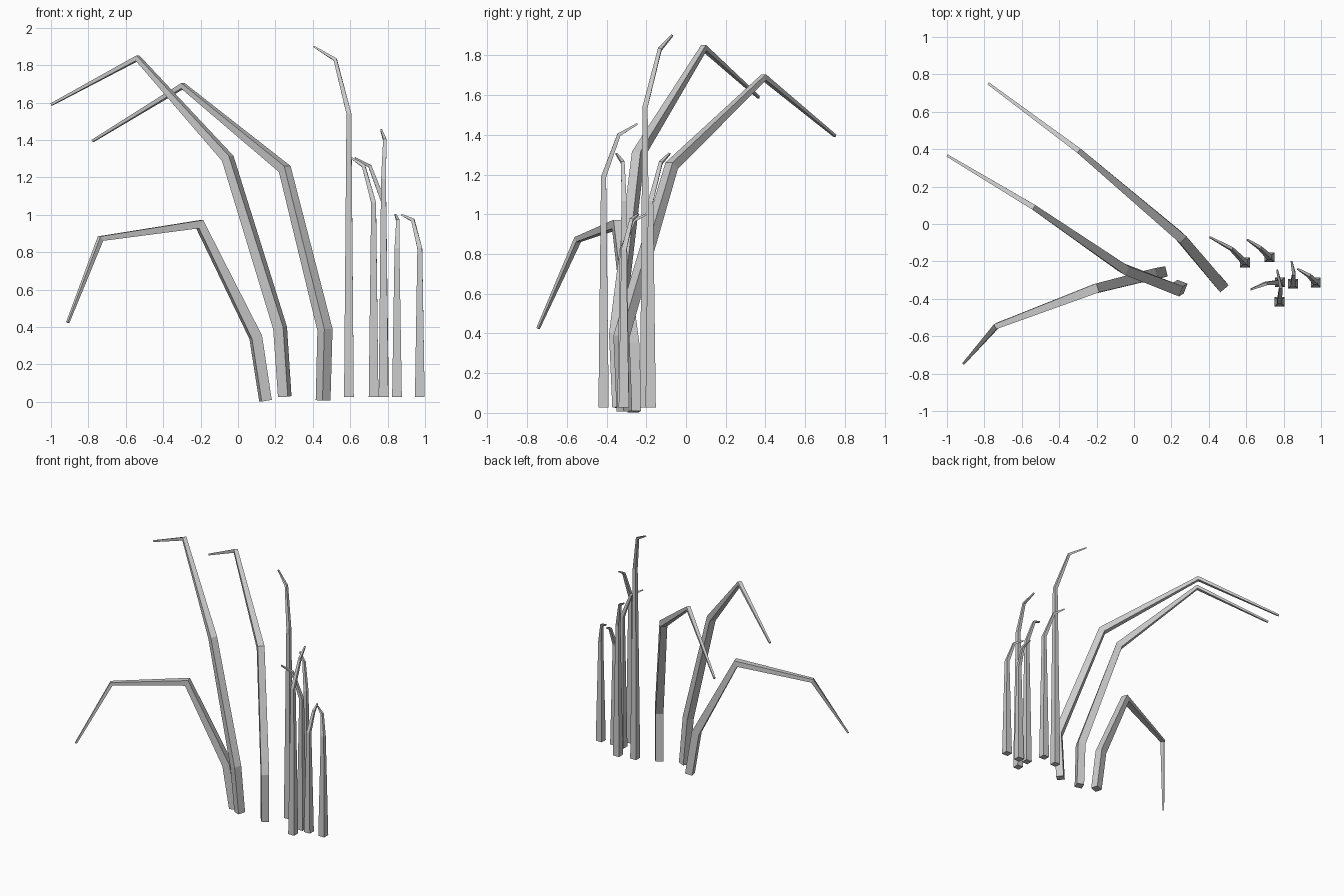
import bpy, bmesh
from mathutils import Vector

if "Cube" in bpy.data.objects:
    bpy.data.objects.remove(bpy.data.objects["Cube"])


def tapered_stalk(name, points, widths, side=None):
    """Square tube along a bent path; side is a fixed width axis or None to follow the plan direction."""
    pts = [Vector(p) for p in points]
    n = len(pts)
    bm = bmesh.new()
    rings = []
    for i, p in enumerate(pts):
        a = (p - pts[i - 1]).normalized() if i > 0 else Vector()
        b = (pts[i + 1] - p).normalized() if i < n - 1 else Vector()
        t = (a + b).normalized()
        if side is None:
            # base leans little, so it borrows the heading of the second segment
            d = pts[2] - pts[1] if i < 2 else pts[min(i + 1, n - 1)] - pts[i - 1]
            u = Vector((-d.y, d.x, 0))
        else:
            u = Vector(side)
        u = (u - t * u.dot(t)).normalized()
        v = t.cross(u)
        h = widths[i] / 2
        rings.append([bm.verts.new(p + u * h * su + v * h * sv)
                      for su, sv in ((-1, -1), (1, -1), (1, 1), (-1, 1))])
    for lo, hi in zip(rings, rings[1:]):
        for k in range(4):
            m = (k + 1) % 4
            bm.faces.new((lo[k], lo[m], hi[m], hi[k]))
    bm.faces.new(rings[0][::-1])
    bm.faces.new(rings[-1])
    bmesh.ops.recalc_face_normals(bm, faces=bm.faces)
    mesh = bpy.data.meshes.new(name)
    bm.to_mesh(mesh)
    bm.free()
    bpy.context.collection.objects.link(bpy.data.objects.new(name, mesh))


# Three large arching stalks
arch_widths = (0.056, 0.058, 0.05, 0.029, 0.013)
arches = {
    "low_front_arch": [(0.147, -0.26, 0.006), (0.095, -0.27, 0.345), (-0.205, -0.345, 0.95),
                       (-0.735, -0.545, 0.873), (-0.91, -0.745, 0.425)],
    "tall_middle_arch": [(0.25, -0.335, 0.028), (0.225, -0.35, 0.395), (-0.055, -0.24, 1.302),
                         (-0.537, 0.09, 1.838), (-0.997, 0.365, 1.59)],
    "tall_rear_arch": [(0.455, -0.31, 0.008), (0.465, -0.325, 0.385), (0.25, -0.072, 1.245),
                       (-0.295, 0.392, 1.69), (-0.777, 0.75, 1.395)],
}
for name, path in arches.items():
    tapered_stalk(name, path, arch_widths)

# Six slim upright stalks with hooked tips: base xy, shoulder z, bend point, tip
X, Y = (1, 0, 0), (0, 1, 0)
reeds = [
    ((0.593, -0.206), 1.54, (0.52, -0.132, 1.83), (0.405, -0.07, 1.90), Y),
    ((0.725, -0.178), 1.065, (0.672, -0.127, 1.26), (0.605, -0.083, 1.305), Y),
    ((0.78, -0.312), 1.065, (0.705, -0.318, 1.26), (0.625, -0.35, 1.305), Y),
    ((0.778, -0.415), 1.188, (0.785, -0.338, 1.40), (0.765, -0.245, 1.455), X),
    ((0.85, -0.32), 0.82, (0.855, -0.265, 0.968), (0.842, -0.2, 1.0), X),
    ((0.972, -0.313), 0.82, (0.935, -0.275, 0.972), (0.875, -0.24, 1.0), Y),
]
for i, ((x, y), shoulder, bend, tip, side) in enumerate(reeds, 1):
    tapered_stalk(f"slim_stalk_{i}", [(x, y, 0.027), (x, y, shoulder), bend, tip],
                  (0.052, 0.026, 0.018, 0.009), side)
